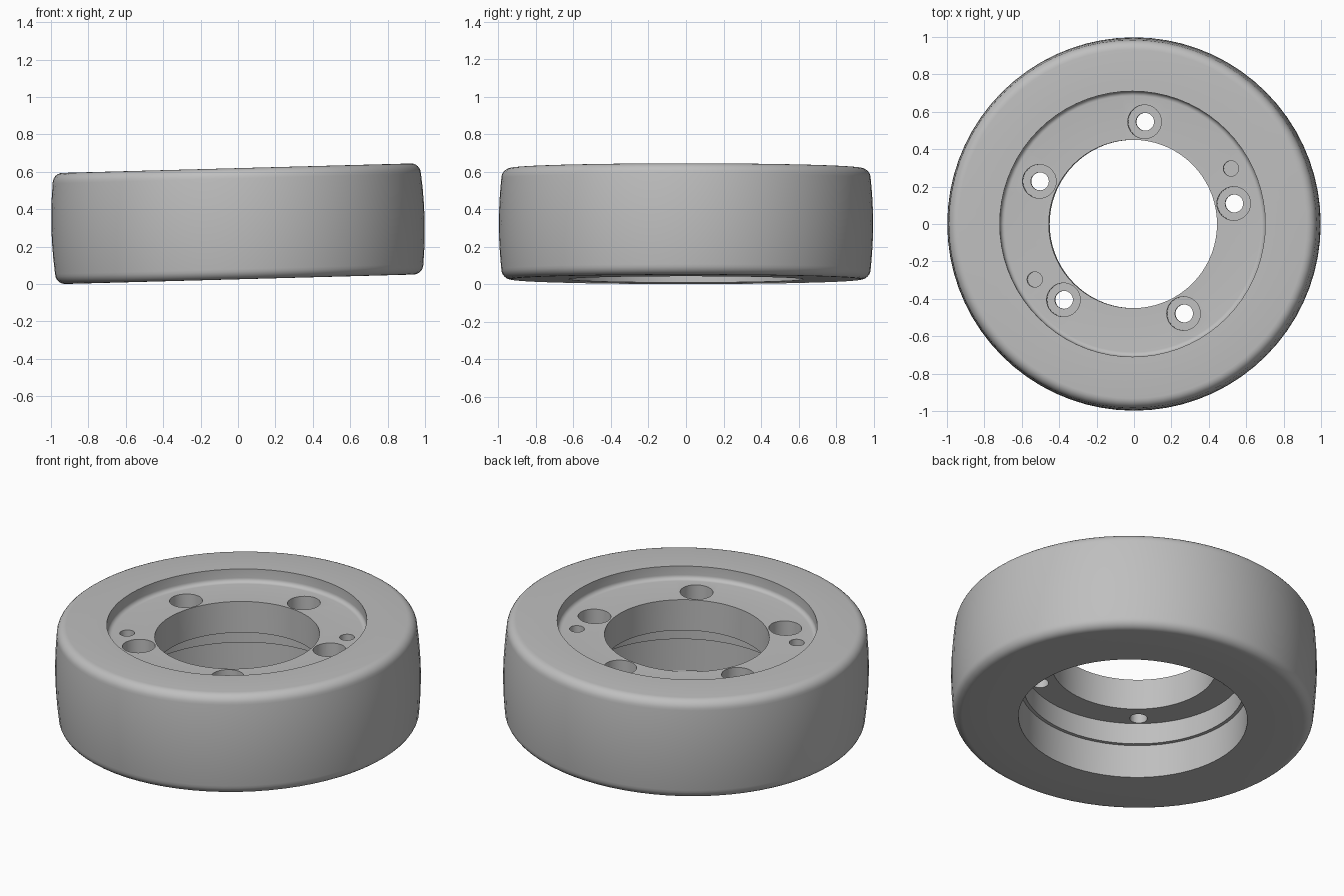
import bpy, bmesh, math
from mathutils import Matrix, Vector

cube = bpy.data.objects.get("Cube")
if cube:
    bpy.data.objects.remove(cube)

SEGMENTS = 72
HALF = 0.297                  # half the wheel width
TILT = math.radians(-1.55)
MID_Z = 0.322

grey = bpy.data.materials.new("plain grey")
grey.use_nodes = True
colour = (0.52, 0.52, 0.52, 1)
grey.diffuse_color = colour
grey.node_tree.nodes["Principled BSDF"].inputs["Base Color"].default_value = colour


def arc(r, z, rad_r, rad_z, start, end, steps=6):
    """Points of an elliptical fillet around a centre, angles in degrees."""
    pts = []
    for i in range(steps + 1):
        a = math.radians(start + (end - start) * i / steps)
        pts.append((r + rad_r * math.cos(a), z + rad_z * math.sin(a)))
    return pts


def add_lathe(bm, profile, segments, centre=(0, 0), closed=True):
    """Spin an (r, z) profile; an open one is capped at both ends."""
    rings = []
    for i in range(segments):
        a = 2 * math.pi * i / segments
        rings.append([bm.verts.new((centre[0] + r * math.cos(a),
                                    centre[1] + r * math.sin(a), z))
                      for r, z in profile])
    count = len(profile)
    for i in range(segments):
        p, q = rings[i], rings[(i + 1) % segments]
        for j in range(count if closed else count - 1):
            k = (j + 1) % count
            bm.faces.new((p[j], q[j], q[k], p[k]))
    if not closed:
        bm.faces.new([ring[0] for ring in rings])
        bm.faces.new([ring[-1] for ring in rings])


def finish(bm, name):
    bmesh.ops.recalc_face_normals(bm, faces=bm.faces[:])
    mesh = bpy.data.meshes.new(name)
    bm.to_mesh(mesh)
    bm.free()
    mesh.materials.append(grey)
    obj = bpy.data.objects.new(name, mesh)
    bpy.context.collection.objects.link(obj)
    return obj


# Tyre: slightly crowned tread with rounded shoulders
upper = arc(0.932, 0.242, 0.053, HALF - 0.242, 0, 90)
lower = [(r, -z) for r, z in reversed(upper)]
crown = [(0.998 - 0.013 * (z / 0.242) ** 2, z) for z in (-0.16, -0.08, 0, 0.08, 0.16)]
bm = bmesh.new()
add_lathe(bm, [(0.74, -HALF)] + lower + crown + upper + [(0.74, HALF)], SEGMENTS)
tyre = finish(bm, "tyre")

# Hub: recessed top face, bore, and a stepped cavity underneath
FLOOR, UNDER, STEP = 0.219, 0.033, -0.095
bm = bmesh.new()
add_lathe(bm, [(0.74, -HALF), (0.74, HALF), (0.71, HALF)]
          + arc(0.685, FLOOR + 0.025, 0.025, 0.025, 0, -90)
          + [(0.45, FLOOR), (0.45, UNDER), (0.605, UNDER),
             (0.605, STEP), (0.625, STEP), (0.625, -HALF)], SEGMENTS)
hub = finish(bm, "hub")

# Cutter: five counterbored bolt holes and two blind pin holes
bm = bmesh.new()
for i in range(5):
    a = math.radians(11.5 + 72 * i)
    add_lathe(bm, [(0.048, 0), (0.048, 0.115), (0.09, 0.115), (0.09, 0.26)],
              32, (0.55 * math.cos(a), 0.55 * math.sin(a)), closed=False)
for i in range(2):
    a = math.radians(29.5 + 180 * i)
    add_lathe(bm, [(0.041, 0.12), (0.041, 0.26)], 24,
              (0.603 * math.cos(a), 0.603 * math.sin(a)), closed=False)
cutter = finish(bm, "hole_cutter")
cutter.hide_render = True

holes = hub.modifiers.new("holes", 'BOOLEAN')
holes.operation = 'DIFFERENCE'
holes.solver = 'EXACT'
holes.object = cutter
bpy.context.view_layer.objects.active = hub
bpy.ops.object.modifier_apply(modifier=holes.name)
bpy.data.objects.remove(cutter)

# Smooth shading, then tilt the whole wheel
for obj in (tyre, hub):
    bpy.ops.object.select_all(action='DESELECT')
    obj.select_set(True)
    bpy.context.view_layer.objects.active = obj
    bpy.ops.object.shade_smooth_by_angle(angle=math.radians(30))
    obj.rotation_euler = (0, TILT, 0)
    obj.location = (0, 0, MID_Z)
